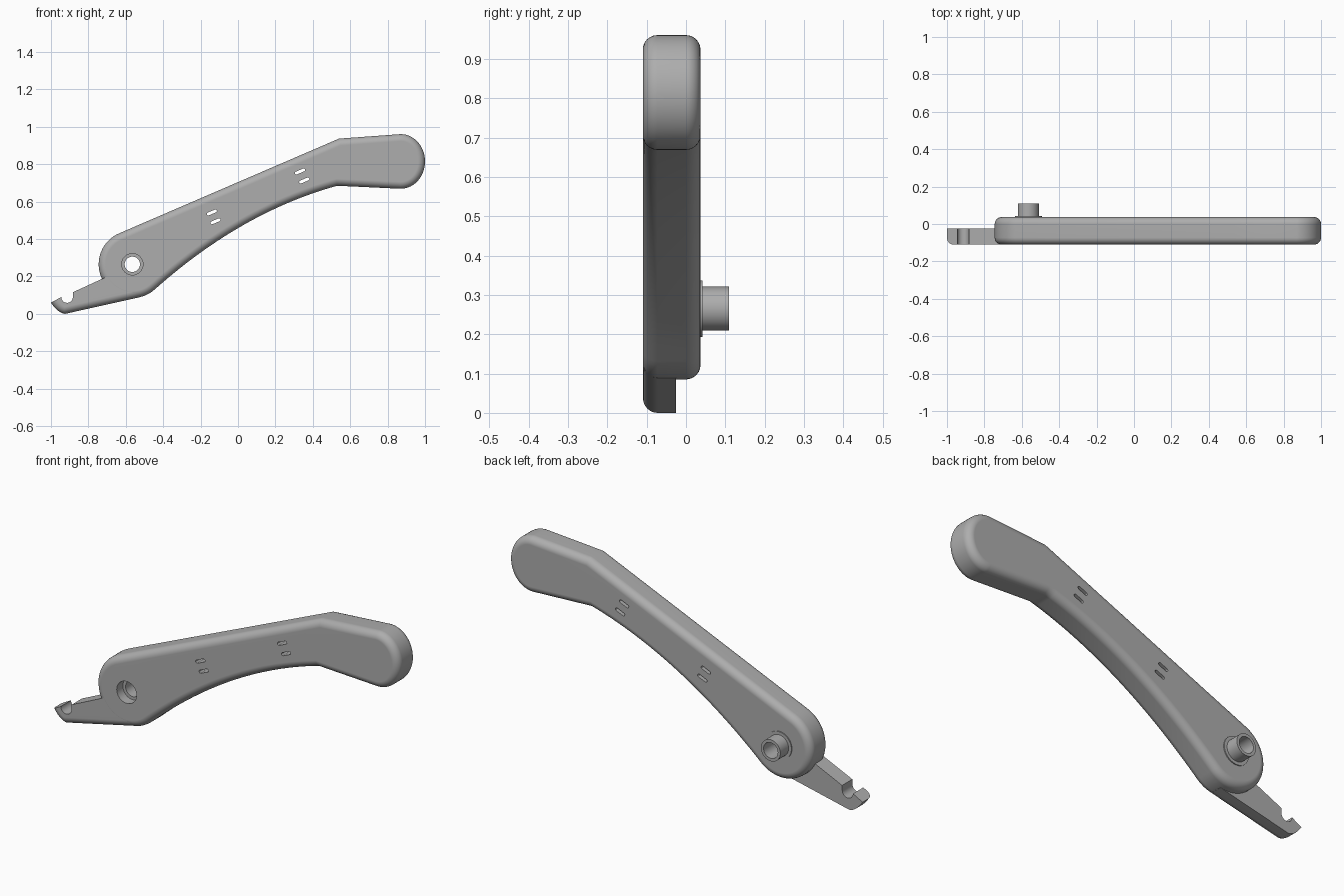
import bpy, bmesh
from math import sin, cos, radians
from mathutils import Vector

cube = bpy.data.objects.get("Cube")
if cube:
    bpy.data.objects.remove(cube, do_unlink=True)

grey = bpy.data.materials.new("satin grey")
grey.use_nodes = True
grey.diffuse_color = (0.42, 0.42, 0.42, 1)
grey.node_tree.nodes["Principled BSDF"].inputs["Base Color"].default_value = (0.42, 0.42, 0.42, 1)

PIVOT = (-0.565, 0.265)
FRONT, BACK = -0.11, 0.037
ROUND = 0.037


def arc(cx, cz, rx, rz, a0, a1, n):
    angles = [radians(a0 + (a1 - a0) * i / n) for i in range(n + 1)]
    return [(cx + rx * cos(a), cz + rz * sin(a)) for a in angles]


def bezier(p, c, q, n):
    p, c, q = Vector(p), Vector(c), Vector(q)
    ts = [i / n for i in range(n + 1)]
    return [tuple(p * (1 - t) ** 2 + c * 2 * t * (1 - t) + q * t * t) for t in ts]


def extrude(name, outline, y0, y1, rounded=None):
    """Extrude an x-z outline along y, rounding the rim edges picked by a rule."""
    bm = bmesh.new()
    face = bm.faces.new([bm.verts.new((x, y0, z)) for x, z in outline])
    new = bmesh.ops.extrude_face_region(bm, geom=[face])["geom"]
    bmesh.ops.translate(bm, vec=(0, y1 - y0, 0),
                        verts=[g for g in new if isinstance(g, bmesh.types.BMVert)])
    bmesh.ops.recalc_face_normals(bm, faces=bm.faces)
    if rounded:
        rim = [e for e in bm.edges
               if abs(e.verts[0].co.y - e.verts[1].co.y) < 1e-5 and rounded(e)]
        bmesh.ops.bevel(bm, geom=rim, offset=ROUND, segments=6, profile=0.5,
                        affect='EDGES', clamp_overlap=False)
    mesh = bpy.data.meshes.new(name)
    bm.to_mesh(mesh)
    bm.free()
    mesh.materials.append(grey)
    obj = bpy.data.objects.new(name, mesh)
    bpy.context.collection.objects.link(obj)
    return obj


def disc(name, r, y0, y1):
    return extrude(name, arc(*PIVOT, r, r, 0, 360, 48)[:-1], y0, y1)


def cut(obj, cutters):
    for c in cutters:
        mod = obj.modifiers.new("cut", 'BOOLEAN')
        mod.operation, mod.solver, mod.object = 'DIFFERENCE', 'EXACT', c
    bpy.context.view_layer.update()
    graph = bpy.context.evaluated_depsgraph_get()
    mesh = bpy.data.meshes.new_from_object(obj.evaluated_get(graph))
    obj.modifiers.clear()
    obj.data = mesh
    for c in cutters:
        bpy.data.objects.remove(c, do_unlink=True)


def finish(obj):
    bpy.ops.object.select_all(action='DESELECT')
    obj.select_set(True)
    bpy.context.view_layer.objects.active = obj
    bpy.ops.object.shade_smooth_by_angle(angle=radians(25))
    mod = obj.modifiers.new("flat faces", 'WEIGHTED_NORMAL')
    mod.keep_sharp = True


# Lever body: round pivot end, straight top, angled grip, arched underside
outline = arc(*PIVOT, 0.18, 0.18, 312, 113, 36)
outline += [(0.54, 0.937)]
outline += arc(0.87, 0.815, 0.13, 0.146, 90, -90, 28)
outline += bezier((0.53, 0.685), (0.02, 0.545), outline[0], 28)[:-1]
body = extrude("lever_body", outline, FRONT, BACK, lambda e: True)

# Slanted slots in pairs, and the pivot bore with a wider front seat
cutters = []
tilt = radians(23)
for x, z in ((-0.14, 0.542), (-0.12, 0.495), (0.331, 0.761), (0.354, 0.713)):
    slot = arc(0.021, 0, 0.008, 0.008, -90, 90, 6) + arc(-0.021, 0, 0.008, 0.008, 90, 270, 6)
    slot = [(x + u * cos(tilt) - v * sin(tilt), z + u * sin(tilt) + v * cos(tilt)) for u, v in slot]
    cutters.append(extrude("slot_cutter", slot, -0.2, 0.2))
cutters.append(disc("bore_cutter", 0.041, -0.2, 0.2))
cutters.append(disc("seat_cutter", 0.057, -0.2, -0.06))
cut(body, cutters)
finish(body)

# Hooked tip on the front half, rounded only along its lower front edge
tip = [(-0.66, 0.218), (-0.882, 0.116)]
tip += arc(-0.914, 0.09, 0.031, 0.031, 0, -180, 14)
tip += bezier((-1.0, 0.06), (-0.965, 0.006), (-0.925, 0.0), 10)
tip += [(-0.526, 0.089), (-0.5, 0.16)]


def lower_front(e):
    a, b = (v.co for v in e.verts)
    lower = all(p.z < 0.09 and p.z < 0.0605 + max(0, p.x + 0.93) for p in (a, b))
    in_notch = all((p.x + 0.914) ** 2 + (p.z - 0.09) ** 2 < 0.0011 for p in (a, b))
    left_lip = min(a.x, b.x) < -0.99 and max(a.x, b.x) > -0.95
    return a.y < -0.1 and lower and not in_notch and not left_lip


finish(extrude("hook_tip", tip, FRONT + 0.0005, -0.025, lower_front))

# Pivot tube and its thin collar on the back
for name, r, y0, y1 in (("pivot_collar", 0.072, 0.02, 0.042), ("pivot_tube", 0.056, 0.0, 0.11)):
    part = disc(name, r, y0, y1)
    cut(part, [disc("bore_cutter", 0.041, -0.2, 0.2)])
    finish(part)
